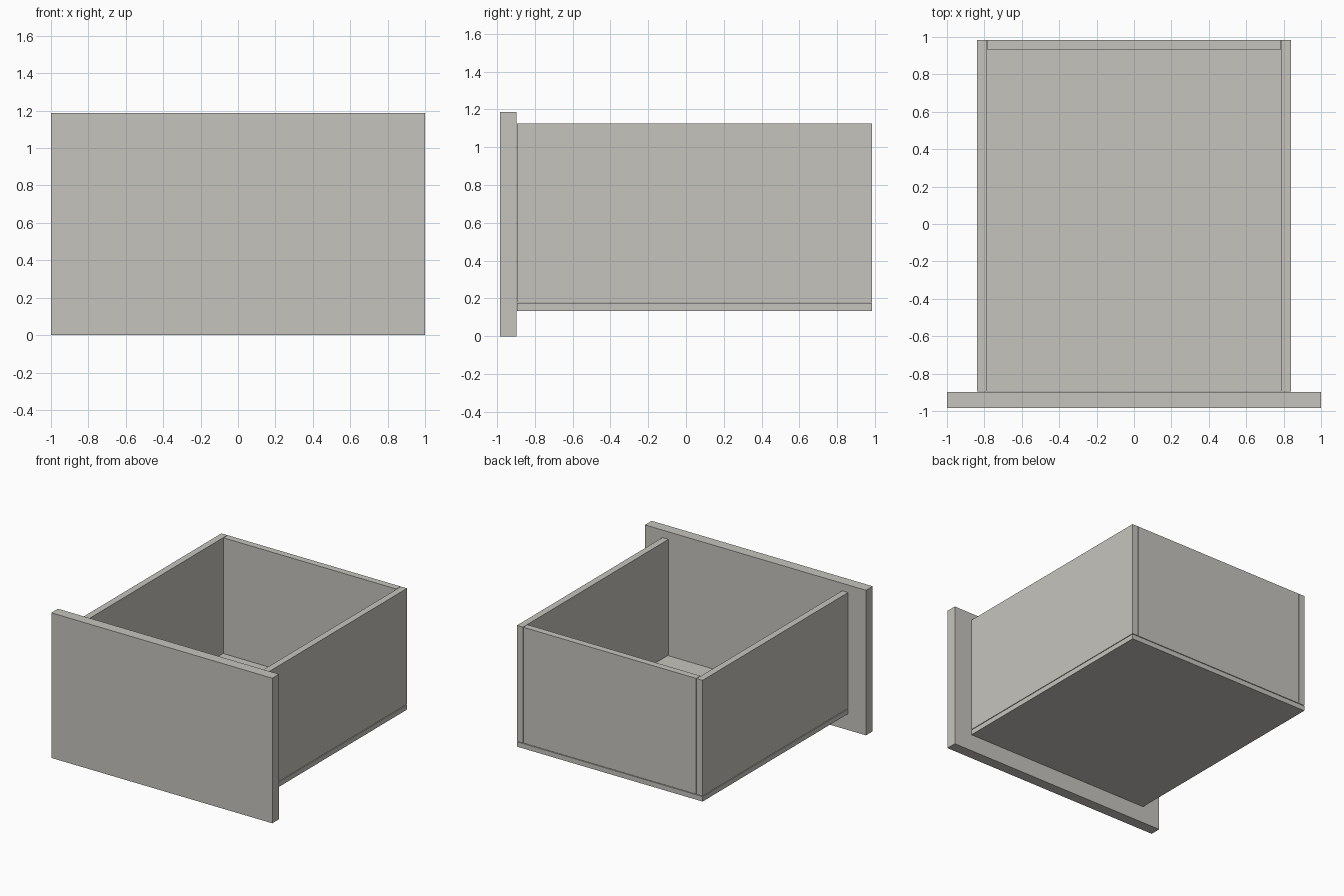
import bpy
import bmesh

# Remove the default cube
cube = bpy.data.objects.get("Cube")
if cube:
    bpy.data.objects.remove(cube, do_unlink=True)

# Single warm grey board material
COLOUR = (0.56, 0.55, 0.51, 1.0)
board = bpy.data.materials.new("warm_grey_board")
board.use_nodes = True
board.diffuse_color = COLOUR
board.node_tree.nodes["Principled BSDF"].inputs["Base Color"].default_value = COLOUR


def panel(name, x, y, z):
    """Flat board spanning the given (min, max) ranges."""
    mesh = bpy.data.meshes.new(name)
    bm = bmesh.new()
    bmesh.ops.create_cube(bm, size=1)
    for v in bm.verts:
        v.co = [r[0] if c < 0 else r[1] for c, r in zip(v.co, (x, y, z))]
    bm.to_mesh(mesh)
    bm.free()
    mesh.materials.append(board)
    obj = bpy.data.objects.new(name, mesh)
    bpy.context.collection.objects.link(obj)
    return obj


FRONT, BACK = -0.895, 0.985      # depth range of the box
OUTER, INNER = 0.84, 0.786       # faces of the side boards
BASE, TOP = 0.18, 1.127          # height range of the walls

# Overhanging drawer front
panel("drawer_front", (-1, 1), (-0.985, -0.898), (0, 1.187))

# Side walls
panel("left_side", (INNER, OUTER), (FRONT, BACK), (BASE, TOP))
panel("right_side", (-OUTER, -INNER), (FRONT, BACK), (BASE, TOP))

# Back wall fitted between the sides
panel("back_wall", (-0.782, 0.782), (0.93, BACK), (BASE, TOP))

# Bottom board under the walls
panel("bottom_board", (-OUTER, OUTER), (FRONT, BACK), (0.135, 0.175))
